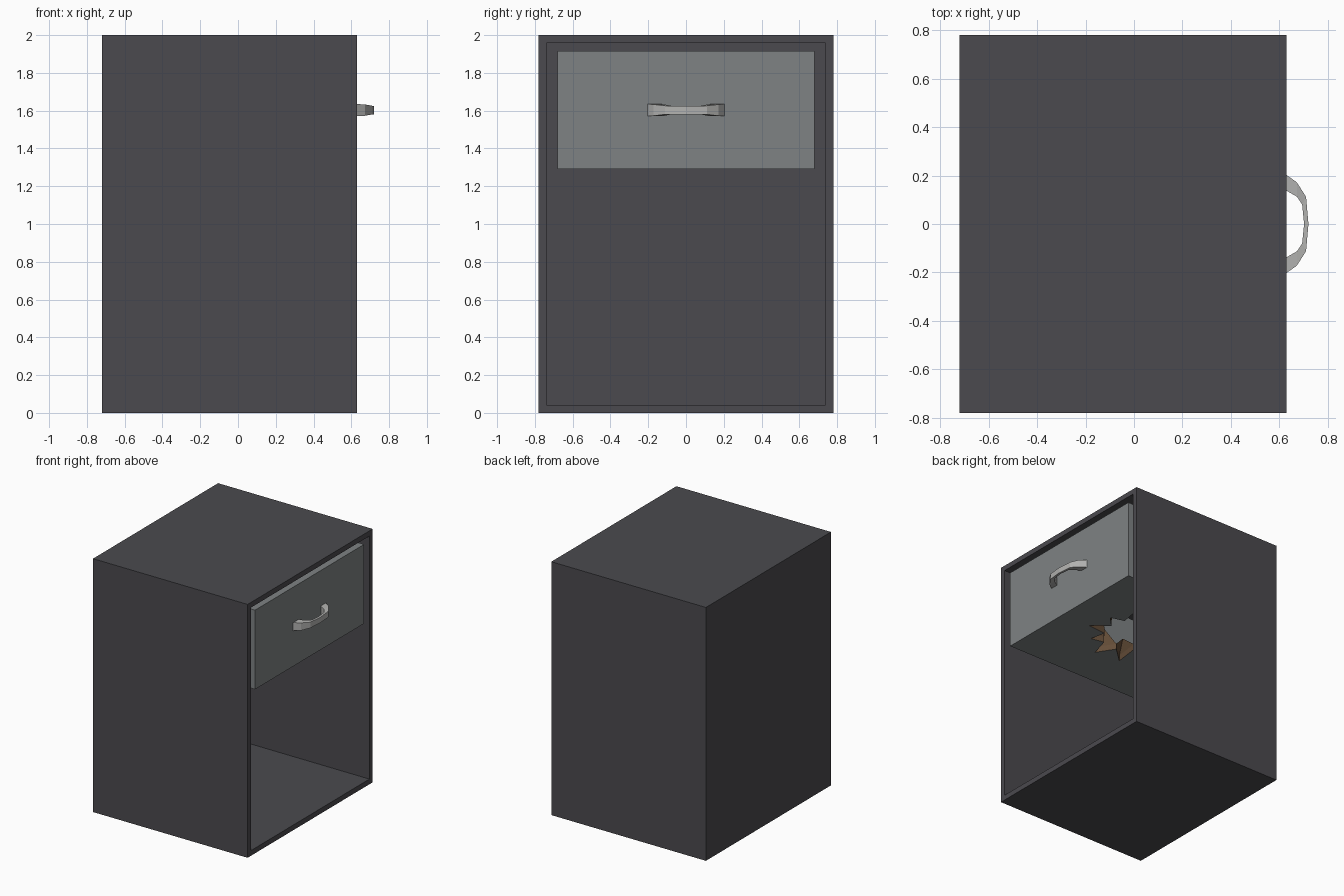
import bpy, bmesh, math, random
from mathutils import Vector

if "Cube" in bpy.data.objects:
    bpy.data.objects.remove(bpy.data.objects["Cube"])

random.seed(4)


def material(name, rgb):
    m = bpy.data.materials.new(name)
    m.diffuse_color = (*rgb, 1)
    m.use_nodes = True
    m.node_tree.nodes["Principled BSDF"].inputs["Base Color"].default_value = m.diffuse_color
    return m


DARK = material("dark_paint", (0.07, 0.068, 0.077))
GREY = material("drawer_paint", (0.21, 0.225, 0.23))
METAL = material("metal", (0.45, 0.45, 0.44))
WOOD = material("raw_wood", (0.13, 0.075, 0.04))


def finish(bm, name, mat):
    bmesh.ops.recalc_face_normals(bm, faces=bm.faces)
    me = bpy.data.meshes.new(name)
    bm.to_mesh(me)
    bm.free()
    me.materials.append(mat)
    ob = bpy.data.objects.new(name, me)
    bpy.context.collection.objects.link(ob)
    return ob


def box(name, lo, hi, mat):
    bm = bmesh.new()
    bmesh.ops.create_cube(bm, size=1)
    lo, hi = Vector(lo), Vector(hi)
    for v in bm.verts:
        v.co = (lo + hi) / 2 + v.co * (hi - lo)
    return finish(bm, name, mat)


def prism(name, outline, z0, z1, mat):
    bm = bmesh.new()
    face = bm.faces.new([bm.verts.new((x, y, z0)) for x, y in outline])
    top = bmesh.ops.extrude_face_region(bm, geom=[face])["geom"]
    for v in top:
        if isinstance(v, bmesh.types.BMVert):
            v.co.z = z1
    return finish(bm, name, mat)


def cut(target, cutter):
    mod = target.modifiers.new("cut", 'BOOLEAN')
    mod.operation = 'DIFFERENCE'
    mod.solver = 'EXACT'
    mod.material_mode = 'TRANSFER'
    mod.object = cutter
    cutter.hide_render = True
    cutter.hide_set(True)


# Open-fronted cabinet shell: inset the +x face and push it inwards
cabinet = bmesh.new()
bmesh.ops.create_cube(cabinet, size=1)
for v in cabinet.verts:
    v.co = (-0.045 + v.co.x * 1.35, v.co.y * 1.56, 1 + v.co.z * 2)
front = max(cabinet.faces, key=lambda f: f.calc_center_median().x)
bmesh.ops.inset_region(cabinet, faces=[front], thickness=0.058)
hole = bmesh.ops.extrude_discrete_faces(cabinet, faces=[front])["faces"][0]
for v in hole.verts:
    v.co.x = -0.66
finish(cabinet, "cabinet", DARK)

# Drawer: open-topped tray
Z0, Z1, XB, XF = 1.29, 1.915, -0.62, 0.625
box("drawer_front", (XF - 0.05, -0.68, Z0), (XF, 0.68, Z1), GREY)
box("drawer_back", (XB, -0.68, Z0), (XB + 0.05, 0.68, Z1), GREY)
for s, side in ((-1, "left"), (1, "right")):
    ys = sorted((s * 0.68, s * 0.63))
    box("drawer_side_" + side, (XB + 0.05, ys[0], Z0), (XF - 0.05, ys[1], Z1), GREY)
bottom = box("drawer_bottom", (XB + 0.05, -0.63, Z0), (XF - 0.05, 0.63, Z0 + 0.05), GREY)

# Jagged hole broken through the drawer bottom
CX, CY, N = 0.03, 0.03, 11
star = []
for i in range(2 * N):
    a = math.pi * i / N
    r = random.uniform(0.3, 0.4) if i % 2 else random.uniform(0.2, 0.25)
    star.append((CX + r * math.cos(a), CY + r * math.sin(a)))
cut(bottom, prism("hole_cutter", star, Z0 - 0.1, Z0 + 0.2, WOOD))

# Splinters bent upward around the hole
bm = bmesh.new()
for i in range(1, 2 * N, 2):
    ring = [star[i - 1], star[i], star[(i + 1) % (2 * N)]]
    base = [bm.verts.new((x, y, Z0 + 0.045)) for x, y in ring]
    x, y = ring[1]
    tip = bm.verts.new((CX + (x - CX) * 0.75, CY + (y - CY) * 0.75, Z0 + random.uniform(0.12, 0.2)))
    bm.faces.new((base[0], base[1], tip))
    bm.faces.new((base[1], base[2], tip))
finish(bm, "splinters", WOOD)

# Faceted bow handle, half section (outer x, outer y, inner x, inner y, half height) mirrored
half = [(XF, 0.205, XF, 0.14, 0.032), (0.672, 0.172, 0.672, 0.113, 0.03),
        (0.71, 0.112, 0.694, 0.08, 0.023), (0.72, 0.0, 0.702, 0.0, 0.022)]
path = half + [(a, -b, c, -d, h) for a, b, c, d, h in reversed(half[:-1])]
bm = bmesh.new()
rings = [[bm.verts.new(p) for p in ((a, b, 1.603 - h), (a, b, 1.603 + h),
                                    (c, d, 1.603 + h), (c, d, 1.603 - h))]
         for a, b, c, d, h in path]
for r, q in zip(rings, rings[1:]):
    for k in range(4):
        j = (k + 1) % 4
        bm.faces.new((r[k], r[j], q[j], q[k]))
bm.faces.new(rings[0])
bm.faces.new(rings[-1])
finish(bm, "handle", METAL)
